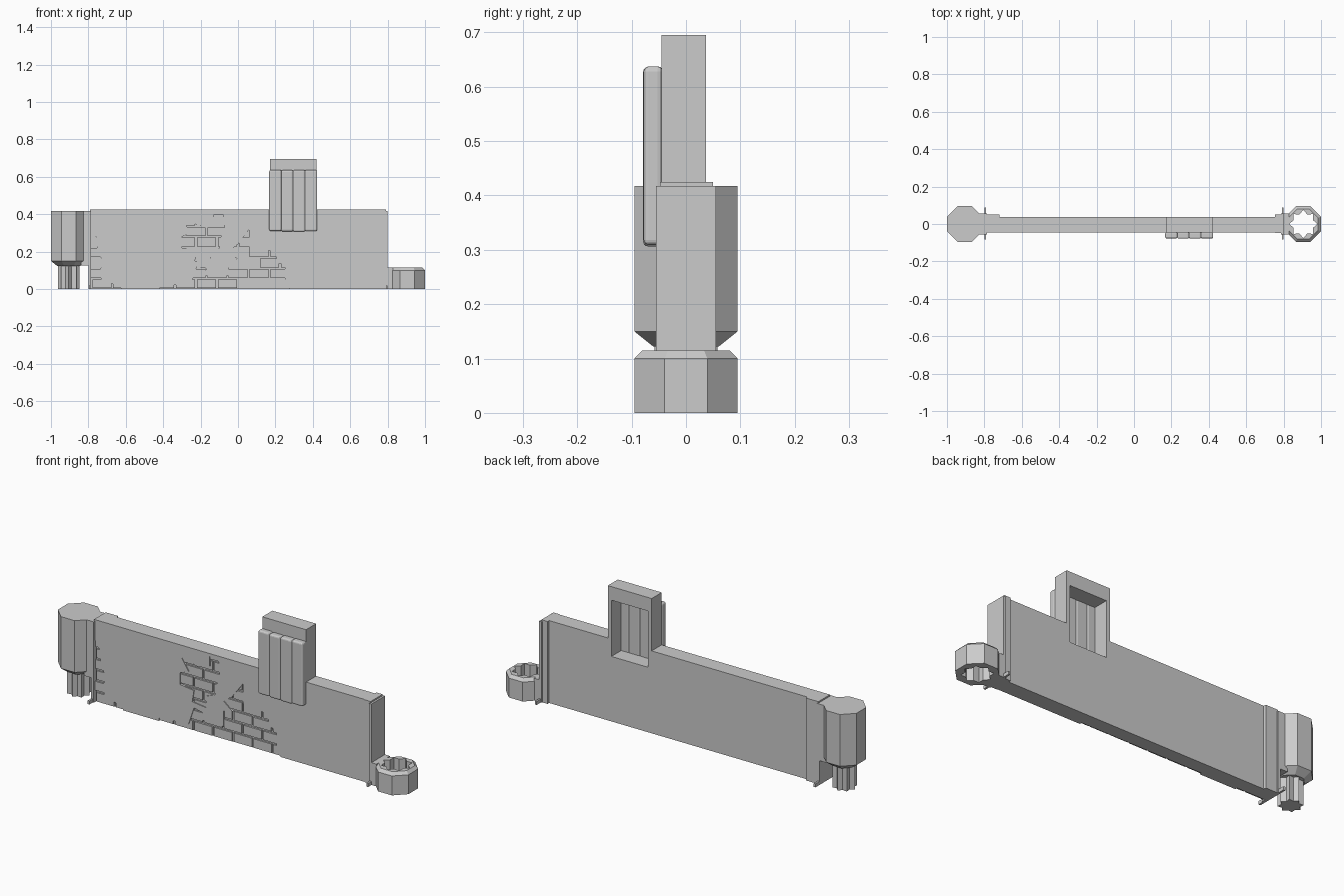
import bpy, bmesh, math, random
from mathutils.geometry import intersect_point_tri_2d, tessellate_polygon
from mathutils import Vector

random.seed(4)
if "Cube" in bpy.data.objects:
    bpy.data.objects.remove(bpy.data.objects["Cube"])

stone = bpy.data.materials.new("stone grey")
stone.use_nodes = True
stone.diffuse_color = (0.6, 0.6, 0.6, 1)
stone.node_tree.nodes["Principled BSDF"].inputs["Base Color"].default_value = (0.6, 0.6, 0.6, 1)


def make(name, bm):
    bmesh.ops.recalc_face_normals(bm, faces=bm.faces)
    mesh = bpy.data.meshes.new(name)
    bm.to_mesh(mesh)
    bm.free()
    mesh.materials.append(stone)
    ob = bpy.data.objects.new(name, mesh)
    bpy.context.scene.collection.objects.link(ob)
    return ob


def add_box(bm, x, y, z):
    vs = [bm.verts.new((a, b, c)) for a in x for b in y for c in z]
    for f in ((0, 1, 3, 2), (4, 6, 7, 5), (0, 4, 5, 1), (2, 3, 7, 6), (0, 2, 6, 4), (1, 5, 7, 3)):
        bm.faces.new([vs[i] for i in f])
    return vs


def box(name, x, y, z):
    bm = bmesh.new()
    add_box(bm, x, y, z)
    return make(name, bm)


def prism(name, outline, y0, y1):
    """Extrude an x-z outline along y."""
    bm = bmesh.new()
    face = bm.faces.new([bm.verts.new((x, y0, z)) for x, z in outline])
    out = bmesh.ops.extrude_face_region(bm, geom=[face])["geom"]
    for v in out:
        if isinstance(v, bmesh.types.BMVert):
            v.co.y = y1
    return make(name, bm)


def octagon(apothem):
    r = apothem / math.cos(math.pi / 8)
    return [(r * math.cos(a), r * math.sin(a)) for a in (math.pi / 8 + i * math.pi / 4 for i in range(8))]


def star(outer, inner):
    return [((outer, inner)[i % 2] * math.cos(i * math.pi / 8),
             (outer, inner)[i % 2] * math.sin(i * math.pi / 8)) for i in range(16)]


def loft(name, cx, levels):
    """Capped stack of matching x-y outlines."""
    bm = bmesh.new()
    rings = [[bm.verts.new((cx + x, y, z)) for x, y in pts] for pts, z in levels]
    for a, b in zip(rings, rings[1:]):
        for i in range(len(a)):
            j = (i + 1) % len(a)
            bm.faces.new((a[i], a[j], b[j], b[i]))
    bm.faces.new(rings[0])
    bm.faces.new(rings[-1])
    return make(name, bm)


def subtract(target, cutter):
    cutter.hide_render = True
    mod = target.modifiers.new("cut", 'BOOLEAN')
    mod.operation, mod.solver, mod.object = 'DIFFERENCE', 'EXACT', cutter
    dg = bpy.context.evaluated_depsgraph_get()
    mesh = bpy.data.meshes.new_from_object(target.evaluated_get(dg))
    target.modifiers.clear()
    target.data = mesh
    bpy.data.objects.remove(cutter)


# Wall with the raised window section
FRONT, BACK, TOP = -0.045, 0.037, 0.425
wall = prism("wall", [(-0.79, 0), (0.785, 0), (0.785, TOP), (0.42, TOP), (0.42, 0.695),
                      (0.17, 0.695), (0.17, TOP), (-0.79, TOP)], FRONT, BACK)
subtract(wall, box("window_cutter", (0.19, 0.40), (-0.1, 0.1), (0.335, 0.625)))

# Patches of fallen plaster with brick underneath
patches = [
    [(-.29, .36), (-.2, .34), (-.13, .36), (-.13, .41), (-.08, .41), (-.07, .3), (-.1, .27), (-.1, .22),
     (-.15, .2), (-.15, .14), (-.23, .15), (-.22, .21), (-.3, .22), (-.3, .28), (-.25, .3)],
    [(.06, .32), (.06, .22), (.2, .2), (.21, .14), (.25, .13), (.25, .06), (.28, -.01), (-.42, -.01),
     (-.42, .015), (-.25, .03), (-.22, .12), (-.17, .11), (-.18, .07), (-.05, .07), (-.05, .15),
     (0, .16), (-.05, .2), (0, .24)],
    [(-.81, -.01), (-.62, -.01), (-.63, .02), (-.73, .04), (-.74, .1), (-.72, .14), (-.75, .2),
     (-.76, .28), (-.79, .33), (-.81, .33)],
]
triangles = []
for i, patch in enumerate(patches):
    subtract(wall, prism("patch_cutter", patch, FRONT - 0.02, FRONT + 0.012))
    pts = [Vector(p) for p in patch]
    triangles += [[pts[k] for k in t] for t in tessellate_polygon([[p.to_3d() for p in pts]])]

bm = bmesh.new()
ROW, LENGTH = 0.056, 0.112
for row in range(8):
    for col in range(-8, 5):
        x = col * LENGTH + (row % 2) * LENGTH / 2
        z = row * ROW
        x0, x1 = max(x + 0.005, -0.785), x + LENGTH - 0.005
        z0, z1 = z + 0.004, min(z + ROW - 0.006, 0.42)
        probes = [Vector((x0 + (x1 - x0) * u / 4, z0 + (z1 - z0) * v / 2)) for u in range(5) for v in range(3)]
        if x1 > x0 and any(intersect_point_tri_2d(p, *t) for p in probes for t in triangles):
            add_box(bm, (x0, x1), (FRONT + 0.002 + random.random() * 0.003, FRONT + 0.02), (z0, z1))
make("bricks", bm)

# Boarded shutter over the window
for i in range(4):
    x = 0.168 + i * 0.0635
    bm = bmesh.new()
    add_box(bm, (x - 0.001, x + 0.0645), (-0.077 + random.uniform(-.002, .002), -0.043),
            (0.306 + random.random() * 0.006, 0.64 - random.random() * 0.006))
    plank = make("shutter_plank", bm)
    bevel = plank.modifiers.new("rounding", 'BEVEL')
    bevel.width, bevel.segments = 0.009, 3

# Thickened wall ends, end plates and bottom tabs
box("left_pilaster", (0.755, 0.79), (-0.048, 0.05), (0, TOP))
bm = bmesh.new()
for v in add_box(bm, (-0.79, -0.72), (FRONT + 0.014, 0.05), (0, TOP)):
    if v.co.x > -0.75 and v.co.y < 0.04:
        v.co.x += 0.01
make("right_pilaster", bm)
for side, name in ((1, "left"), (-1, "right")):
    box(name + "_end_plate", sorted((side * 0.785, side * 0.80)), (-0.055, 0.055), (0, 0.417))
    box(name + "_bottom_tab", sorted((side * 0.79, side * 0.80)), (-0.083, 0.088), (0, 0.018))

# Hinge post with its fluted peg
loft("post", -0.905, [(octagon(0.06), 0.122), (octagon(0.095), 0.15), (octagon(0.095), 0.417)])
loft("post_peg", -0.905, [(star(0.058, 0.042), 0), (star(0.058, 0.042), 0.13)])
box("post_bridge", (-0.84, -0.795), (-0.055, 0.055), (0.125, 0.417))

# Socket ring with a star shaped hole
box("socket_bridge", (0.795, 0.828), (-0.055, 0.055), (0, 0.115))
ring = loft("socket_ring", 0.905, [(octagon(0.095), 0), (octagon(0.095), 0.1), (octagon(0.08), 0.115)])
subtract(ring, loft("socket_cutter", 0.905, [(star(0.074, 0.056), -0.1), (star(0.074, 0.056), 0.2)]))
